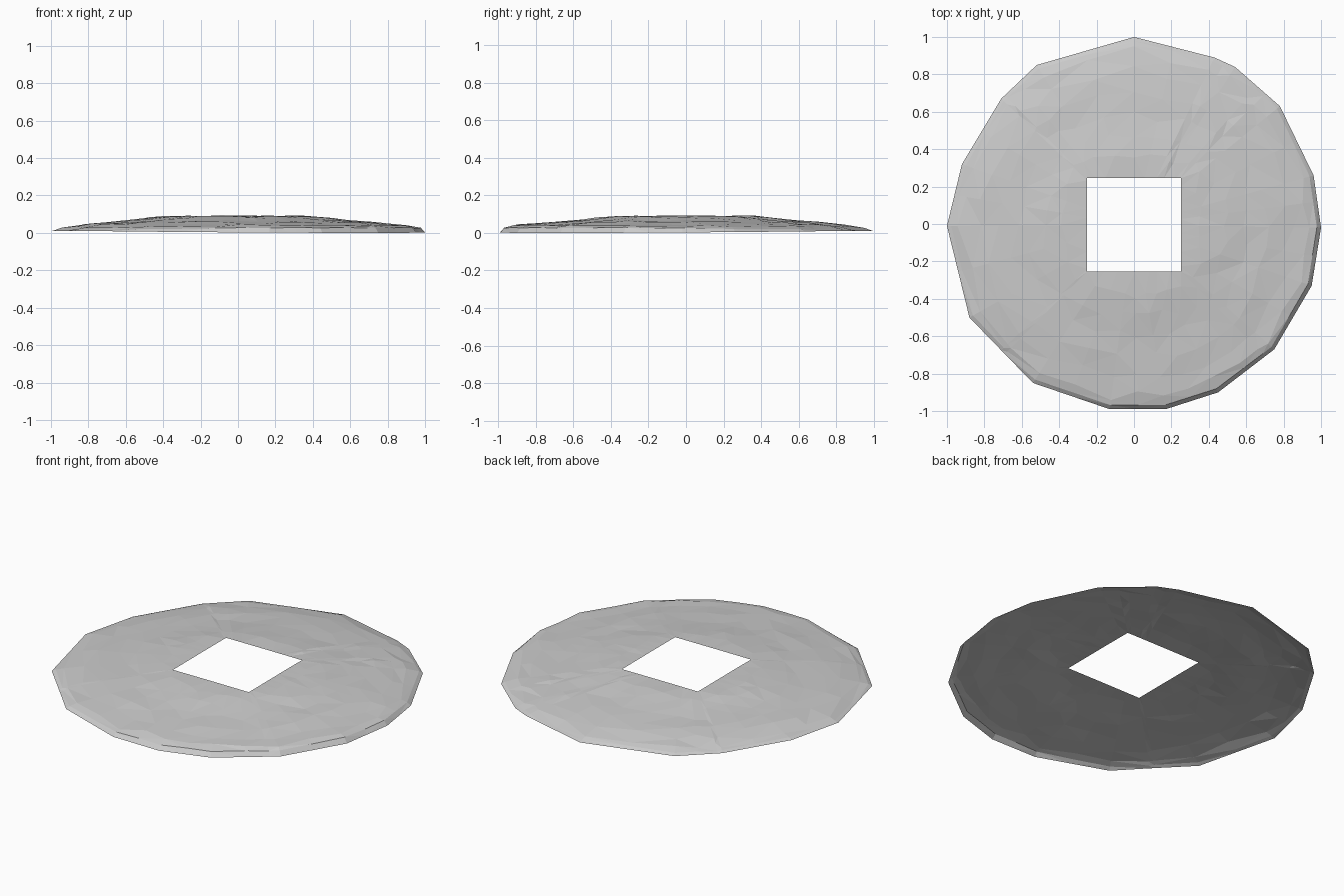
import bpy, bmesh, random
from math import atan2, cos, sin, pi, hypot

cube = bpy.data.objects.get("Cube")
if cube:
    bpy.data.objects.remove(cube, do_unlink=True)
random.seed(4)

# Irregular outer rim and the square hole, both listed counter-clockwise
RIM = [(1, -.02), (.96, .26), (.78, .63), (.54, .84), (.43, .89), (0, 1),
       (-.52, .85), (-.71, .67), (-.92, .32), (-1, -.01), (-.88, -.5),
       (-.54, -.85), (-.13, -.99), (.17, -.99), (.45, -.9), (.75, -.67), (.95, -.33)]
HALF, CY = .25, -.005
HOLE = [(HALF, CY - HALF), (HALF, CY + HALF), (-HALF, CY + HALF), (-HALF, CY - HALF)]

# Low dome: radius to height
PROFILE = [(.2, .092), (.37, .091), (.48, .081), (.58, .067), (.75, .055),
           (.9, .037), (.965, .022), (1, .009)]


def angle(p):
    return atan2(p[1] - CY, p[0]) % (2 * pi)


def ray_hit(poly, a):
    """Point where the ray at angle a from the hole centre meets a polygon."""
    dx, dy = cos(a), sin(a)
    best = 0
    for (x0, y0), (x1, y1) in zip(poly, poly[1:] + poly[:1]):
        ex, ey = x1 - x0, y1 - y0
        den = dx * ey - dy * ex
        if abs(den) < 1e-9:
            continue
        r = (x0 * ey - (y0 - CY) * ex) / den
        s = (x0 * dy - (y0 - CY) * dx) / den
        if -1e-6 <= s <= 1 + 1e-6:
            best = max(best, r)
    return dx * best, CY + dy * best


def dome_height(r):
    for (r0, z0), (r1, z1) in zip(PROFILE, PROFILE[1:]):
        if r <= r1:
            return z0 + (z1 - z0) * max(0, r - r0) / (r1 - r0)
    return PROFILE[-1][1]


# Spokes pass through every rim and hole corner and every rim edge middle
middles = [((a[0] + b[0]) / 2, (a[1] + b[1]) / 2) for a, b in zip(RIM, RIM[1:] + RIM[:1])]
spokes = sorted({round(angle(p), 5) for p in RIM + HOLE + middles})
STEPS = [0, .16, .32, .46, .62, .78, .9, .97, 1]

# Hammered sheet: rings from hole to rim, uneven in between
bm = bmesh.new()
rings = []
for t in STEPS:
    ring = []
    for a in spokes:
        inner, outer = ray_hit(HOLE, a), ray_hit(RIM, a)
        edge = t in (0, 1)
        k = t if edge or t > .95 else t + random.uniform(-.035, .035)
        x, y = (i + (o - i) * k for i, o in zip(inner, outer))
        reach = hypot(*outer)
        z = dome_height(hypot(x, y) / reach if t > .8 else hypot(x, y))
        # The rim turns down more steeply at the front left
        steep = max(0, cos(a + pi / 4))
        if t == 1:
            z = .009 - .009 * steep
        elif t > .85:
            z += .012 * steep
        if not edge:
            z += random.uniform(-.003, .003)
        ring.append(bm.verts.new((x, y, z)))
    rings.append(ring)

count = len(spokes)
for low, high in zip(rings, rings[1:]):
    for i in range(count):
        j = (i + 1) % count
        bm.faces.new((low[i], high[i], high[j], low[j]))
bmesh.ops.triangulate(bm, faces=bm.faces[:], quad_method='SHORT_EDGE')

mesh = bpy.data.meshes.new("domed_disc")
bm.to_mesh(mesh)
bm.free()
disc = bpy.data.objects.new("domed_disc", mesh)
bpy.context.collection.objects.link(disc)

# Plain grey finish
grey = bpy.data.materials.new("light_grey")
grey.use_nodes = True
colour = (.6, .6, .6, 1)
grey.diffuse_color = colour
grey.node_tree.nodes["Principled BSDF"].inputs["Base Color"].default_value = colour
mesh.materials.append(grey)
